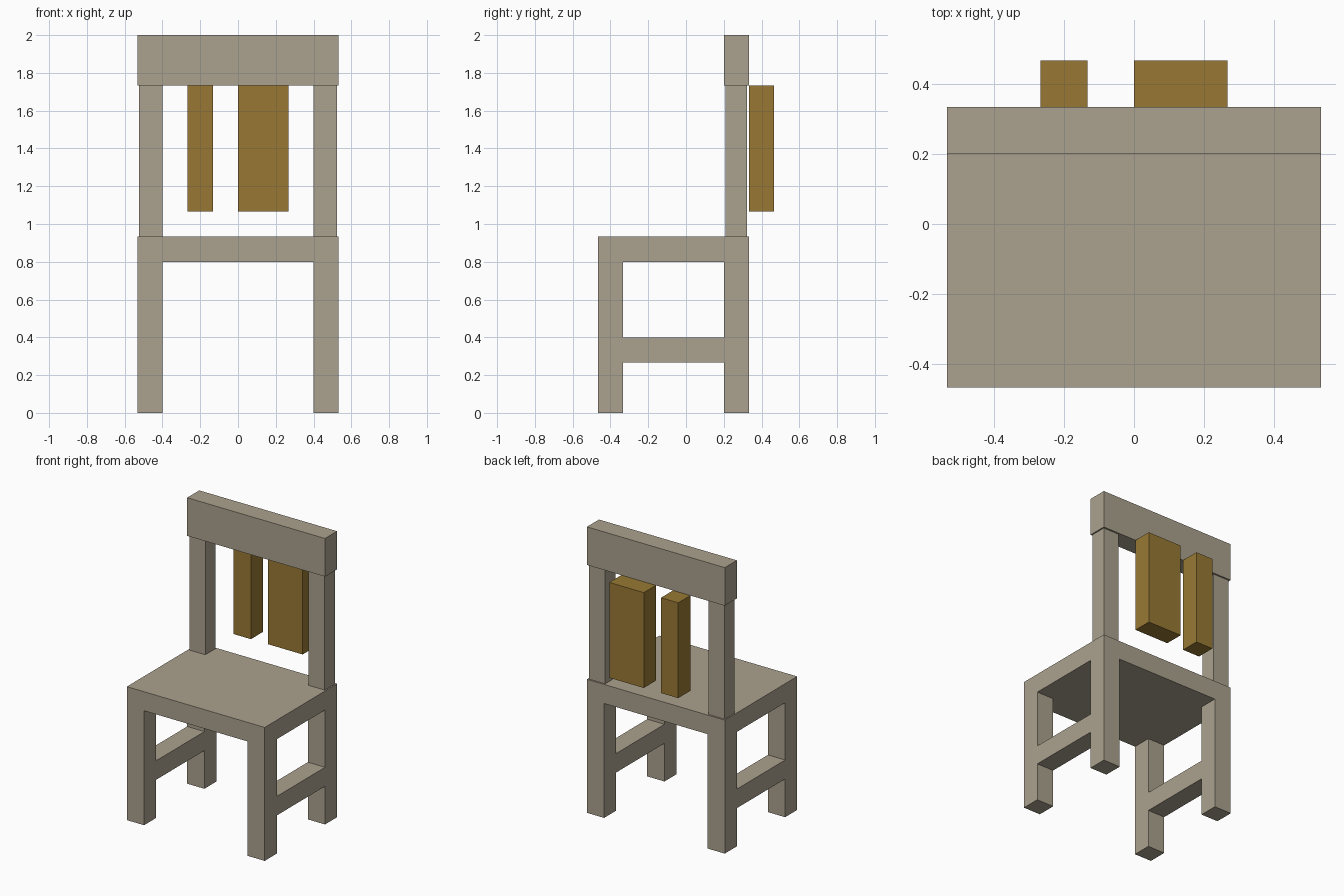
import bpy

if "Cube" in bpy.data.objects:
    bpy.data.objects.remove(bpy.data.objects["Cube"])

U = 2 / 15  # the chair is laid out on a grid of 15 units in height


def material(name, rgb):
    m = bpy.data.materials.new(name)
    m.diffuse_color = (*rgb, 1)
    m.use_nodes = True
    m.node_tree.nodes["Principled BSDF"].inputs["Base Color"].default_value = m.diffuse_color
    return m


frame_mat = material("pale_wood", (0.407, 0.361, 0.275))
slat_mat = material("golden_wood", (0.314, 0.191, 0.034))


def box(name, x, y, z, mat):
    """Box from (min, max) ranges along each axis."""
    bpy.ops.mesh.primitive_cube_add(size=1)
    ob = bpy.context.object
    ob.name = name
    for v in ob.data.vertices:
        v.co = [r[0] if c < 0 else r[1] for c, r in zip(v.co, (x, y, z))]
    ob.data.materials.append(mat)
    return ob


front, back = -3.5 * U, 2.5 * U

# Seat and top rail
box("seat", (-4 * U, 4 * U), (front, back), (6 * U, 7 * U), frame_mat)
box("top_rail", (-4 * U, 4 * U), (back - U, back), (13 * U, 15 * U), frame_mat)

# Legs, side stretchers and back posts on both sides
for side, s in (("left", -1), ("right", 1)):
    x = sorted((s * 3 * U, s * 4 * U))
    box(f"front_leg_{side}", x, (front, front + U), (0, 6 * U), frame_mat)
    box(f"back_leg_{side}", x, (back - U, back), (0, 6 * U), frame_mat)
    box(f"stretcher_{side}", x, (front + U, back - U), (2 * U, 3 * U), frame_mat)
    px = sorted((s * 3 * U, s * 0.524))
    box(f"back_post_{side}", px, (0.21, 0.322), (7 * U, 13 * U), frame_mat)

# Back slats, narrow and wide, set behind the posts
for name, x in (("narrow_slat", (-2 * U, -U)), ("wide_slat", (0, 2 * U))):
    box(name, x, (back, back + U), (8 * U, 13 * U), slat_mat)
